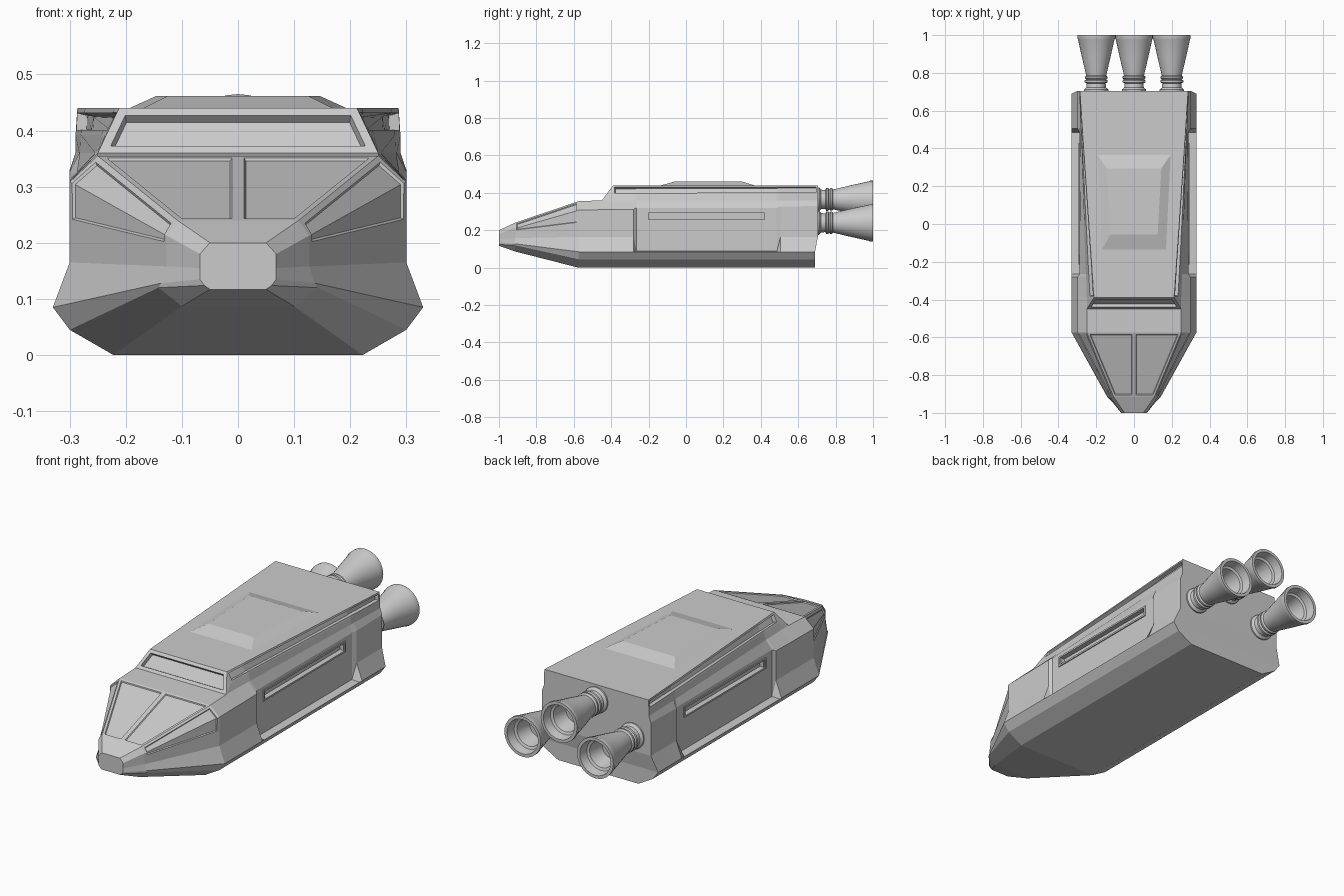
import bpy, bmesh, math
from mathutils import Vector, Matrix

if "Cube" in bpy.data.objects:
    bpy.data.objects.remove(bpy.data.objects["Cube"])


def make_object(name, bm, smooth=False):
    bmesh.ops.recalc_face_normals(bm, faces=bm.faces)
    me = bpy.data.meshes.new(name)
    bm.to_mesh(me)
    bm.free()
    ob = bpy.data.objects.new(name, me)
    bpy.context.collection.objects.link(ob)
    if smooth:
        me.shade_smooth()
        me.set_sharp_from_angle(angle=math.radians(30))
    return ob


def box_bm(lo, hi):
    bm = bmesh.new()
    lo, hi = Vector(lo), Vector(hi)
    size = hi - lo
    bmesh.ops.create_cube(bm, size=1, matrix=Matrix.Translation((lo + hi) / 2) @ Matrix.Diagonal((*size, 1)))
    return bm


# Hull half-sections, listed from keel edge up to roof edge
KEEL = [(.222, 0), (.30, .045), (.33, .085)]


def body(y, recessed=False):
    t = (y + .39) / 1.09                      # roof widens towards the stern
    mix = lambda a, b: a + (b - a) * t
    if recessed:
        side = [(.288, .088), (.288, .235), (.288, .32)]
    else:
        side = [(.30, .165), (.30, .235), (.30, mix(.31, .33))]
    roof = [(mix(.25, .29), .36), (mix(.237, .29), .392), (mix(.212, .287), .44)]
    return y, KEEL + side + roof


nose = [(.05, .117), (.06, .124), (.068, .135), (.068, .155), (.068, .168), (.068, .18), (.05, .2)]
brow = [(.10, .087), (.142, .12), (.137, .128), (.127, .158), (.127, .19), (.127, .213), (.108, .24)]
cab = KEEL + [(.30, .165), (.30, .232), (.30, .308), (.25, .355)]
cab2 = KEEL + [(.30, .165), (.30, .235), (.30, .31), (.25, .36)]
rings = [(y, p + [p[-1]] * 2) for y, p in ((-1, nose), (-.915, brow), (-.575, cab), (-.45, cab2))]
rings += [body(-.39), body(-.28), body(-.265, True), body(.485, True), body(.505), body(.69)]

bm = bmesh.new()
cache, faces = {}, {}
LAST = len(rings) - 1


def vert(i, k, s):
    y, pts = rings[i]
    x, z = pts[k] if k < 9 else (0, pts[8][1])
    if i == LAST and k >= 3:
        y = .705                              # stern face overhangs its lower edge
    key = (round(s * x, 5), y, z)
    if key not in cache:
        cache[key] = bm.verts.new(key)
    return cache[key]


def face(*vs):
    vs = list(dict.fromkeys(vs))
    return bm.faces.new(vs) if len(vs) > 2 else None


# Hull skin, belly and end caps
for i in range(LAST):
    for s in (-1, 1):
        for k in range(9):
            faces[i, k, s] = face(vert(i, k, s), vert(i + 1, k, s), vert(i + 1, k + 1, s), vert(i, k + 1, s))
    face(vert(i, 0, -1), vert(i, 0, 1), vert(i + 1, 0, 1), vert(i + 1, 0, -1))
for i in (0, LAST):
    for k in range(9):
        face(vert(i, k, -1), vert(i, k, 1), vert(i, k + 1, 1), vert(i, k + 1, -1))
bmesh.ops.recalc_face_normals(bm, faces=bm.faces)


def recess(keys, margin, depth):
    group = [faces[k] for k in keys if faces[k]]
    bmesh.ops.inset_region(bm, faces=group, thickness=margin, use_even_offset=True)
    bmesh.ops.inset_region(bm, faces=group, thickness=.003, depth=-depth, use_even_offset=True)


# Windows and the long roof-edge channels
for s in (-1, 1):
    recess([(1, 8, s)], .011, .005)
    recess([(1, 4, s), (1, 5, s)], .011, .005)
    recess([(i, 7, s) for i in range(4, LAST)], .009, .018)
recess([(3, 8, -1), (3, 8, 1)], .016, .018)
hull = make_object("hull", bm)

# Side door slots: pocket in the hull with a raised frame around it
for s, tag in ((-1, "left"), (1, "right")):
    xs = sorted((s * .255, s * .32))
    cutter = make_object("slot_cutter_" + tag, box_bm((xs[0], -.2, .255), (xs[1], .42, .295)))
    cutter.hide_render = True
    cutter.hide_set(True)
    mod = hull.modifiers.new("slot_" + tag, 'BOOLEAN')
    mod.object, mod.operation, mod.solver = cutter, 'DIFFERENCE', 'EXACT'
    xs = sorted((s * .256, s * .293))
    fb = box_bm((xs[0], -.215, .248), (xs[1], .43, .302))
    outer = [f for f in fb.faces if f.normal.x * s > .9]
    bmesh.ops.inset_region(fb, faces=outer, thickness=.012)
    bmesh.ops.inset_region(fb, faces=outer, thickness=.001, depth=-.025)
    make_object("slot_frame_" + tag, fb)

# Raised roof hatch
bm = bmesh.new()
low = [bm.verts.new(p) for p in ((-.175, -.145, .437), (.175, -.145, .437), (.2, .375, .437), (-.2, .375, .437))]
top = [bm.verts.new(p) for p in ((-.125, -.055, .462), (.125, -.055, .462), (.145, .295, .462), (-.145, .295, .462))]
bm.faces.new(low)
bm.faces.new(top)
for a in range(4):
    b = (a + 1) % 4
    bm.faces.new((low[a], low[b], top[b], top[a]))
make_object("roof_hatch", bm)

# Three engine bells, lathed about the y axis (radius, y)
PROFILE = [(0, .69), (.064, .69), (.064, .712), (.052, .722), (.05, .745), (.061, .75), (.061, .76),
           (.053, .765), (.06, .772), (.06, .78), (.053, .787), (.075, .88), (.096, .975), (.1, .985),
           (.1, 1), (.085, 1), (.078, .955), (.066, .95), (.052, .87), (0, .87)]
for name, x, z in (("left", -.2, .24), ("centre", 0, .365), ("right", .2, .24)):
    bm = bmesh.new()
    vs = [bm.verts.new((x + r, y, z)) for r, y in PROFILE]
    es = [bm.edges.new(p) for p in zip(vs, vs[1:])]
    bmesh.ops.spin(bm, geom=vs + es, cent=(x, 0, z), axis=(0, 1, 0), angle=math.tau, steps=32)
    bmesh.ops.remove_doubles(bm, verts=bm.verts, dist=1e-5)
    make_object("engine_" + name, bm, smooth=True)
